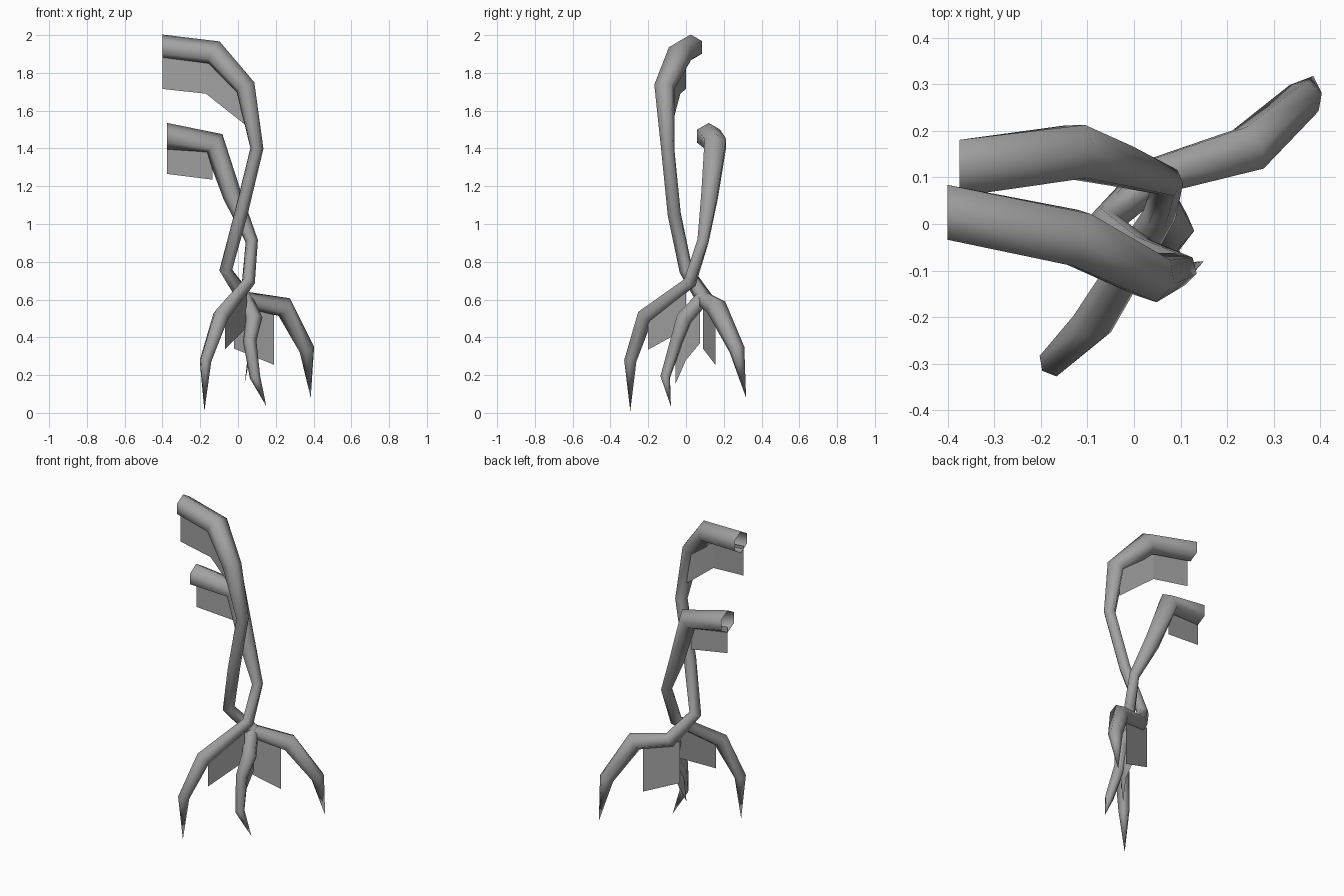
import bpy, bmesh, math
from mathutils import Vector

if "Cube" in bpy.data.objects:
    bpy.data.objects.remove(bpy.data.objects["Cube"])


def material(name, c):
    m = bpy.data.materials.new(name)
    m.diffuse_color = (c, c, c, 1)
    m.use_nodes = True
    m.node_tree.nodes["Principled BSDF"].inputs["Base Color"].default_value = m.diffuse_color
    return m


bark = material("grey bark", 0.36)
moss = material("grey hanging moss", 0.36)


def finish(name, bm, mat, smooth):
    me = bpy.data.meshes.new(name)
    bm.to_mesh(me)
    bm.free()
    for p in me.polygons:
        p.use_smooth = smooth
    me.materials.append(mat)
    ob = bpy.data.objects.new(name, me)
    bpy.context.collection.objects.link(ob)


def vine(name, pts, sides=6):
    """Open six-sided tube along (x, y, z, radius); zero radius makes a pointed tip."""
    bm = bmesh.new()
    P = [Vector(p[:3]) for p in pts]
    n = len(P)
    rings, up = [], Vector((0, 0, 1))
    for i in range(n):
        a = (P[i] - P[i - 1]).normalized() if i else None
        b = (P[i + 1] - P[i]).normalized() if i < n - 1 else None
        t = ((a or b) + (b or a)).normalized()
        if i == 0 and abs(t.x) > 0.85:
            t = Vector((1, 0, 0))          # start cut square to x
        if i == 0 and abs(t.z) > 0.9:
            up = Vector((0, 1, 0))
        up = (up - t * up.dot(t)).normalized()
        side = t.cross(up)
        r = pts[i][3]
        if r == 0:
            rings.append([bm.verts.new(P[i])])
        else:
            rings.append([bm.verts.new(P[i] + r * (math.cos(k * math.tau / sides) * up
                          + math.sin(k * math.tau / sides) * side)) for k in range(sides)])
    for A, B in zip(rings, rings[1:]):
        for k in range(sides):
            j = (k + 1) % sides
            if len(B) == 1:
                bm.faces.new((A[k], A[j], B[0]))
            else:
                bm.faces.new((A[k], A[j], B[j], B[k]))
    bmesh.ops.recalc_face_normals(bm, faces=bm.faces)
    finish(name, bm, bark, True)


def curtain(name, cols):
    """Thin hanging sheet from pairs of top and bottom points."""
    bm = bmesh.new()
    v = [(bm.verts.new(a), bm.verts.new(b)) for a, b in cols]
    for (a, b), (c, d) in zip(v, v[1:]):
        bm.faces.new((a, b, d, c))
    finish(name, bm, moss, False)


# Two twisted main vines, each running on into a root
vine("tall_vine", [(-.40, .025, 1.935, .068), (-.125, -.03, 1.905, .068), (.04, -.115, 1.725, .055),
                   (.10, -.097, 1.40, .036), (.015, -.062, 1.05, .036), (-.065, .0, .755, .036),
                   (.04, .10, .60, .045), (.245, .16, .56, .056), (.365, .27, .335, .042),
                   (.385, .318, .08, 0)])
vine("short_vine", [(-.375, .12, 1.465, .07), (-.125, .155, 1.425, .066), (-.03, .125, 1.15, .05),
                    (.073, .09, .91, .033), (.055, .02, .69, .036), (-.09, -.215, .515, .045),
                    (-.172, -.295, .275, .033), (-.178, -.295, .01, 0)])

# Middle root branching off the tall vine
vine("middle_root", [(.03, .10, .62, .04), (.085, -.01, .50, .045), (.062, -.05, .38, .036),
                     (.09, -.11, .19, .028), (.15, -.08, .035, 0)])

# Hanging sheets below the vines and roots
curtain("tall_vine_moss", [((-.40, .0, 1.90), (-.40, .0, 1.715)), ((-.17, -.03, 1.87), (-.17, -.03, 1.69)),
                           ((.045, -.085, 1.72), (.045, -.075, 1.52))])
curtain("short_vine_moss", [((-.375, .12, 1.43), (-.375, .12, 1.265)),
                            ((-.135, .145, 1.41), (-.135, .145, 1.235))])
curtain("right_root_moss", [((-.02, .09, .60), (-.02, .09, .34)), ((.19, .155, .55), (.19, .155, .255))])
curtain("left_root_moss", [((-.07, -.20, .53), (-.07, -.20, .335)), ((.05, .0, .66), (.04, .0, .445))])
curtain("middle_root_moss", [((.06, .075, .58), (.06, .075, .37)), ((.075, .0, .50), (.06, .0, .28)),
                             ((.06, -.055, .36), (.035, -.055, .155))])
